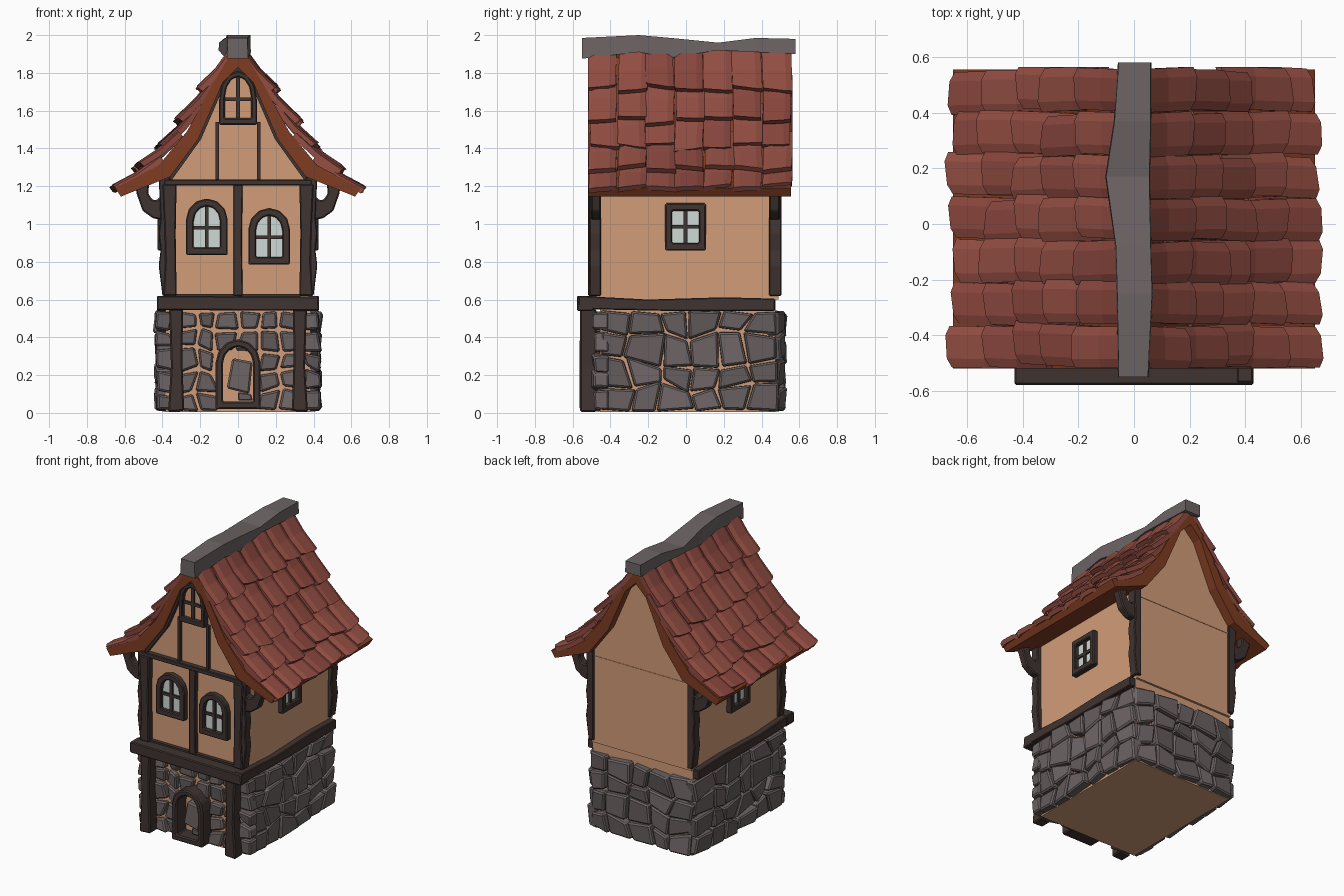
import bpy, bmesh, math, random
from mathutils import Vector, Matrix

if "Cube" in bpy.data.objects:
    bpy.data.objects.remove(bpy.data.objects["Cube"])
random.seed(4)
R = random.uniform

def material(name, r, g, b):
    m = bpy.data.materials.new(name)
    m.diffuse_color = (r, g, b, 1)
    m.use_nodes = True
    m.node_tree.nodes["Principled BSDF"].inputs["Base Color"].default_value = m.diffuse_color
    return m

PLASTER = material("plaster", .64, .335, .19)
WOOD = material("dark_wood", .05, .034, .03)
TILE = [material("tile_a", .29, .075, .055), material("tile_b", .25, .062, .047)]
TRIM = material("roof_wood", .21, .045, .016)
STONE = [material("stone_a", .155, .128, .128), material("stone_b", .13, .108, .108)]
GLASS = material("glass", .62, .70, .66)

# Planes: (u, v) drawn on a wall, d = distance outwards
front = lambda u, v, d: (u, -d, v)
back = lambda u, v, d: (u, d, v)
right = lambda u, v, d: (d, u, v)
left = lambda u, v, d: (-d, u, v)

def finish(name, bm, mats, bevel=0):
    bmesh.ops.recalc_face_normals(bm, faces=bm.faces)
    if bevel:
        bmesh.ops.bevel(bm, geom=bm.edges[:], offset=bevel, segments=1, affect='EDGES', profile=.5)
    me = bpy.data.meshes.new(name)
    bm.to_mesh(me)
    bm.free()
    for m in mats if isinstance(mats, list) else [mats]:
        me.materials.append(m)
    ob = bpy.data.objects.new(name, me)
    bpy.context.collection.objects.link(ob)
    return ob

def loft(bm, rings, mat=0):
    rows = [[bm.verts.new(p) for p in r] for r in rings]
    n = len(rows[0])
    faces = [bm.faces.new(rows[0]), bm.faces.new(rows[-1][::-1])]
    for a, b in zip(rows, rows[1:]):
        faces += [bm.faces.new((a[i], a[(i + 1) % n], b[(i + 1) % n], b[i])) for i in range(n)]
    for f in faces:
        f.material_index = mat

def prism(bm, pts, plane, d0, d1, mat=0):
    loft(bm, [[plane(u, v, d) for u, v in pts] for d in (d0, d1)], mat)

def rect(u0, u1, v0, v1):
    return [(u0, v0), (u1, v0), (u1, v1), (u0, v1)]

def arch(c, w, z0, z1, rise):
    return [(c - w, z0), (c + w, z0)] + [
        (c + w * math.cos(a * math.pi / 6), z1 - rise + rise * math.sin(a * math.pi / 6)) for a in range(7)]

def part(name, pts, plane, d0, d1, mat, bevel=0):
    bm = bmesh.new()
    prism(bm, pts, plane, d0, d1)
    return finish(name, bm, mat, bevel)

def ring(bm, outer, inner, plane, d0, d1):
    loops = [[bm.verts.new(plane(u, v, d)) for u, v in o] for o, d in
             ((outer, d0), (outer, d1), (inner, d1), (inner, d0))]
    n = len(outer)
    for k in range(4):
        a, b = loops[k], loops[(k + 1) % 4]
        for i in range(n):
            bm.faces.new((a[i], a[(i + 1) % n], b[(i + 1) % n], b[i]))

def window(name, outer, inner, plane, d, pane, bar_z):
    us, vs = [p[0] for p in inner], [p[1] for p in inner]
    c = (min(us) + max(us)) / 2
    part(name + "_pane", inner, plane, d - .02, d + .012, pane)
    bm = bmesh.new()
    ring(bm, outer, inner, plane, d - .02, d + .04)
    finish(name + "_frame", bm, WOOD, .006)
    bm = bmesh.new()
    prism(bm, rect(c - .01, c + .01, min(vs), max(vs)), plane, d, d + .026)
    prism(bm, rect(min(us), max(us), bar_z - .01, bar_z + .01), plane, d, d + .024)
    finish(name + "_bars", bm, WOOD)

mirror = lambda pts: [(-u, v) for u, v in pts]

# Plaster body: ground floor, upper floor with curved gable
part("ground_floor_core", rect(-.385, .385, .005, .6), front, .455, -.475, PLASTER)
slope_in = [(.39, 1.24), (.23, 1.47), (.09, 1.77)]
part("upper_walls", [(-.385, .6), (.385, .6)] + slope_in + [(0, 1.87)] + mirror(slope_in)[::-1],
     front, .475, -.49, PLASTER)

# Curved roof deck
low = [(.62, 1.145), (.36, 1.25), (.21, 1.45), (.08, 1.75)]
high = [(.65, 1.19), (.42, 1.31), (.27, 1.49), (.14, 1.73), (.05, 1.88)]
bm = bmesh.new()
for s in (1, -1):
    pts = low + [(0, 1.83), (0, 1.9)] + high[::-1]
    prism(bm, [(s * u, v) for u, v in pts], front, .52, -.556)
finish("roof_deck", bm, TRIM)

# Roof tiles: five overlapping courses on each slope, lifted off the deck
courses = [((.05, 1.93), (.21, 1.71)), ((.13, 1.80), (.33, 1.54)), ((.225, 1.65), (.43, 1.40)),
           ((.325, 1.50), (.55, 1.29)), ((.42, 1.37), (.66, 1.19))]
for s, name in ((1, "roof_tiles_right"), (-1, "roof_tiles_left")):
    bm = bmesh.new()
    for a, b in courses:
        for j in range(7):
            A, B = Vector((a[0], 0, a[1])), Vector((b[0], 0, b[1]))
            B += (B - A) * R(-.09, .04)
            t = (B - A).normalized()
            nrm = Vector((-t.z, 0, t.x))
            y0, w = -.515 + j * .153 + R(-.008, .008), .15 + R(-.004, .008)
            skew, raise_ = R(-.03, .03), R(-.006, .006)
            rings = []
            for k, lift in ((0, -.01), (.5, -.01), (1, .012)):
                top = []
                for c, camber in ((0, -.012), (.22, 0), (.78, 0), (1, -.012)):
                    p = A.lerp(B, k) + nrm * (lift + camber + raise_)
                    if k == 1:
                        p += t * ((c - .5) * skew + camber)
                    p.y = min(.565, max(-.52, y0 + w * c + (k - .5) * skew * .4))
                    top.append(p)
                pts = top + [p - nrm * .03 for p in top[::-1]]
                rings.append([(s * p.x, p.y, p.z) for p in pts])
            loft(bm, rings, int(R(0, 1) > .6))
    finish(name, bm, TILE)

# Wavy stone ridge cap: y, left edge, right edge, bottom, top
spine = [(-.55, -.055, .05, 1.875, 1.985), (-.25, -.06, .065, 1.91, 2.0), (-.08, -.065, .06, 1.88, 1.985),
         (.17, -.1, .055, 1.92, 1.96), (.37, -.07, .06, 1.91, 1.985), (.58, -.055, .06, 1.9, 1.98)]
bm = bmesh.new()
loft(bm, [[(l - .003, y, b), (r + .003, y, b), (r, y, t), (l, y, t)] for y, l, r, b, t in spine])
finish("ridge_cap", bm, STONE[0])

# Rubble stones on the ground floor: jittered fitted cells, each block turned and tapered
def stones(name, plane, u0, u1, cols, rows, d0, shrink, depth, round0=0, round1=0, skip=lambda u, v: False):
    bm = bmesh.new()
    du, dv = (u1 - u0) / cols, .53 / rows
    g = {}
    for i in range(cols + 1):
        for j in range(rows + 1):
            ju = .24 * du if 0 < i < cols else .06 * du
            jv = .28 * dv if 0 < j < rows else .05 * dv
            g[i, j] = Vector((u0 + i * du + R(-ju, ju), .008 + j * dv + R(-jv, jv)))
    for i in range(cols):
        for j in range(rows):
            q = [g[i, j], g[i + 1, j], g[i + 1, j + 1], g[i, j + 1]]
            c = sum(q, Vector((0, 0))) / 4
            if skip(c.x, c.y):
                continue
            turn = Matrix.Rotation(R(-.13, .13), 2) * (shrink + R(-.04, .04))
            base = [c + turn @ (p - c) for p in q]
            for p in base:
                p.y = max(.005, p.y)
            d, t1, t2 = d0 + depth * R(.65, 1), R(-.008, .008), R(-.008, .008)
            tilt = [-t1 - t2, t1 - t2, t1 + t2, t2 - t1]
            if i == 0:
                tilt[0], tilt[3] = tilt[0] - round0, tilt[3] - round0
            if i == cols - 1:
                tilt[1], tilt[2] = tilt[1] - round1, tilt[2] - round1
            loft(bm, [[plane(*p, d0 - .04) for p in base],
                      [plane(*(c + (p - c) * .93), d + e) for p, e in zip(base, tilt)]], int(R(0, 1) > .5))
    finish(name, bm, STONE, .009)

stones("stones_right", right, -.46, .49, 6, 4, .385, .98, .058, 0, .025)
stones("stones_left", left, -.46, .49, 6, 4, .385, .98, .058, 0, .025)
stones("stones_back", back, -.395, .395, 5, 4, .47, .98, .062, .025, .025)
stones("stones_front", front, -.44, .44, 8, 5, .45, .88, .045, 0, 0,
       lambda u, v: abs(u) < .11 and v < .36)

# Arched doorway with a blocked stone infill
bm = bmesh.new()
ring(bm, arch(0, .12, .02, .39, .13), arch(0, .08, .06, .35, .09), front, .45, .565)
finish("door_frame", bm, WOOD, .008)
part("door_infill_upper", [(-.06, .13), (.06, .10), (.078, .27), (-.03, .29)], front, .44, .52, STONE[0], .01)
part("door_infill_lower", [(.0, .065), (.078, .065), (.07, .1), (.0, .11)], front, .44, .51, STONE[1], .006)

# Jetty beams
part("front_beam", [(-.43, .545), (.43, .54), (.425, .615), (-.43, .62)], front, .49, .578, WOOD, .006)
side_beam = [(-.57, .55), (-.1, .54), (.47, .54), (.47, .605), (.2, .612), (-.2, .60), (-.57, .62)]
for s, plane in (("right", right), ("left", left)):
    part("side_beam_" + s, side_beam, plane, .37, .428, WOOD, .005)

# Posts and eave brackets, mirrored left and right
ground_post = [(.285, .01), (.37, .005), (.355, .25), (.365, .55), (.29, .55), (.295, .3)]
front_post = [(.325, .62), (.395, .62), (.385, .8), (.39, 1.0), (.40, 1.21), (.325, 1.21), (.33, .95)]
corner_post = [(.36, .62), (.40, .62), (.42, .78), (.41, .86), (.42, .95), (.41, 1.03), (.42, 1.25), (.36, 1.25)]
bracket = [(.39, 1.02), (.45, 1.03), (.505, 1.07), (.54, 1.17), (.535, 1.2), (.47, 1.22),
           (.475, 1.16), (.455, 1.13), (.43, 1.125), (.41, 1.15), (.39, 1.17)]
for s, pick in (("right", list), ("left", mirror)):
    part("ground_post_" + s, pick(ground_post), front, .475, .56, WOOD, .008)
    part("front_post_" + s, pick(front_post), front, .46, .52, WOOD, .006)
    for e, d0, d1 in (("front", .45, .51), ("back", -.44, -.505)):
        part(f"{e}_corner_post_{s}", pick(corner_post), front, d0, d1, WOOD, .005)
        part(f"{e}_bracket_{s}", pick(bracket), front, d0, d1 * .985, WOOD, .007)
    # Gable studs and curved gable braces
    part("gable_stud_" + s, pick(rect(.1, .12, 1.22, 1.54)), front, .46, .495, WOOD)
    part("gable_brace_" + s, pick([(.36, 1.22), (.39, 1.25), (.23, 1.46), (.085, 1.78), (.0, 1.85), (0, 1.81),
                                   (.07, 1.74), (.195, 1.45)]), front, .46, .505, WOOD)
part("centre_stud", [(-.025, .62), (.025, .62), (.02, .9), (.025, 1.21), (-.025, 1.21)], front, .46, .505, WOOD, .004)
part("gable_crossbeam", rect(-.39, .39, 1.205, 1.235), front, .46, .512, WOOD, .004)
part("front_sill_rail", rect(-.33, .33, .61, .63), front, .46, .50, WOOD)

# Thin floor line on the plain back wall
part("back_floor_line", rect(-.37, .37, 1.197, 1.205), back, .48, .493, PLASTER)

# Windows: two arched front ones, small gable one, one on each side wall
for n, c, z in (("left", -.165, .835), ("right", .165, .785)):
    window("front_window_" + n, arch(c, .11, z, z + .30, .11), arch(c, .07, z + .04, z + .26, .08),
           front, .475, GLASS, z + .145)
window("gable_window", arch(0, .1, 1.525, 1.81, .15), arch(0, .07, 1.56, 1.78, .11), front, .475, PLASTER, 1.66)
for s, plane in (("right", right), ("left", left)):
    window("side_window_" + s, rect(-.11, .105, .86, 1.11), rect(-.073, .068, .9, 1.07), plane, .385, GLASS, .985)
